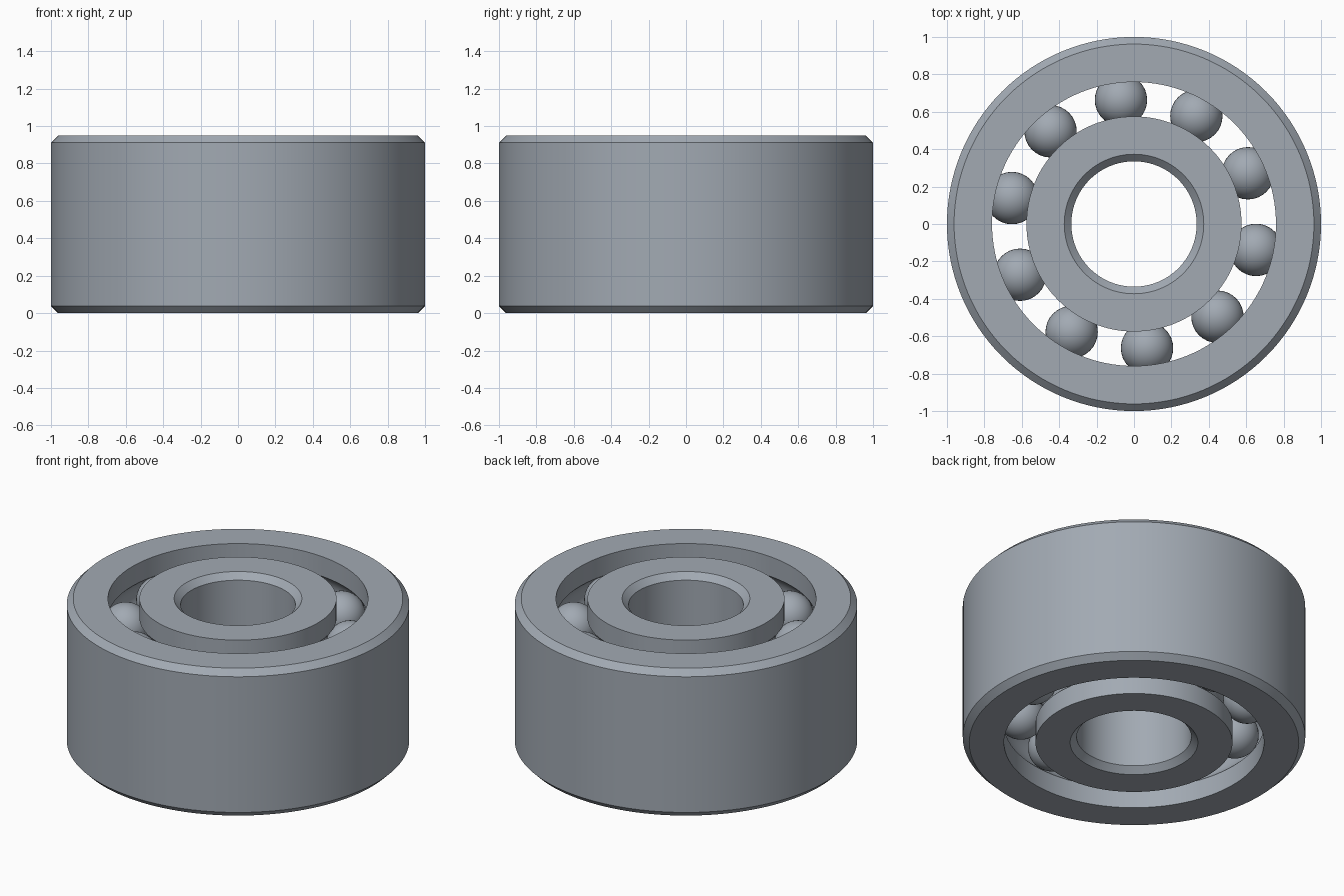
import bpy, bmesh
from math import sin, cos, acos, pi, radians

cube = bpy.data.objects.get("Cube")
if cube:
    bpy.data.objects.remove(cube, do_unlink=True)

HEIGHT = 0.95
CHAMFER = 0.038
PITCH = 0.667          # radius of the circle through the ball centres
BALL = 0.14
LAND = 0.092           # half the gap between the two rings
ROWS = (0.235, HEIGHT - 0.235)
BALLS = 10
SIDES = 128

steel = bpy.data.materials.new("steel grey")
steel.use_nodes = True
colour = (0.36, 0.40, 0.45, 1)
steel.diffuse_color = colour
steel.node_tree.nodes["Principled BSDF"].inputs["Base Color"].default_value = colour


def finish(name, bm):
    bmesh.ops.recalc_face_normals(bm, faces=bm.faces)
    mesh = bpy.data.meshes.new(name)
    bm.to_mesh(mesh)
    bm.free()
    mesh.materials.append(steel)
    obj = bpy.data.objects.new(name, mesh)
    bpy.context.collection.objects.link(obj)
    bpy.ops.object.select_all(action="DESELECT")
    obj.select_set(True)
    bpy.context.view_layer.objects.active = obj
    bpy.ops.object.shade_smooth_by_angle(angle=radians(30))
    return obj


def lathe(name, profile):
    """Revolve a closed (radius, height) profile around z."""
    bm = bmesh.new()
    rings = []
    for i in range(SIDES):
        a = 2 * pi * i / SIDES
        rings.append([bm.verts.new((r * cos(a), r * sin(a), z)) for r, z in profile])
    n = len(profile)
    for i, ring in enumerate(rings):
        after = rings[(i + 1) % SIDES]
        for j in range(n):
            k = (j + 1) % n
            bm.faces.new((ring[j], after[j], after[k], ring[k]))
    return finish(name, bm)


def raceway(side):
    """Wall facing the balls, bottom to top, with one round groove per row."""
    radius = BALL + 0.002
    half = acos(LAND / radius)
    points = [(PITCH + side * LAND, 0)]
    for z in ROWS:
        for i in range(13):
            a = half * (i / 6 - 1)
            points.append((PITCH + side * radius * cos(a), z + radius * sin(a)))
    return points + [(PITCH + side * LAND, HEIGHT)]


def plain_wall(radius, side):
    """Wall facing away from the balls, top to bottom, chamfered at both ends."""
    edge = radius - side * CHAMFER
    return [(edge, HEIGHT), (radius, HEIGHT - CHAMFER), (radius, CHAMFER), (edge, 0)]


# Rings
lathe("outer_ring", raceway(1) + plain_wall(1.0, 1))
lathe("inner_ring", raceway(-1) + plain_wall(0.335, -1))

# Two rows of balls
for row, z in zip(("lower", "upper"), ROWS):
    for i in range(BALLS):
        a = radians(24) + 2 * pi * i / BALLS
        bm = bmesh.new()
        bmesh.ops.create_uvsphere(bm, u_segments=32, v_segments=20, radius=BALL)
        ball = finish(f"{row}_ball_{i + 1}", bm)
        ball.location = (PITCH * cos(a), PITCH * sin(a), z)
